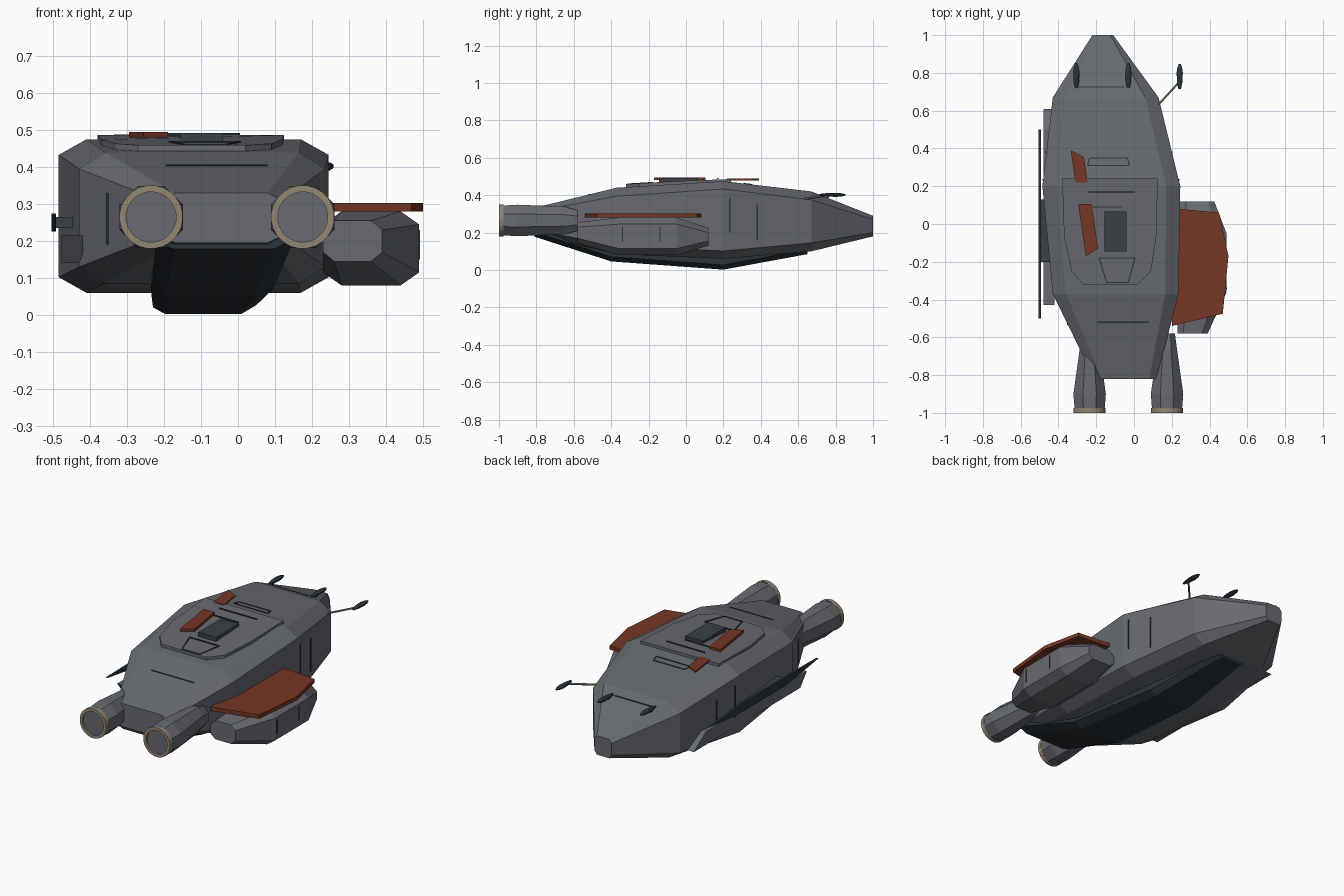
import bpy, bmesh, math
from mathutils import Vector

cube = bpy.data.objects.get("Cube")
if cube:
    bpy.data.objects.remove(cube, do_unlink=True)


def material(name, rgb):
    m = bpy.data.materials.new(name)
    m.use_nodes = True
    m.diffuse_color = (*rgb, 1)
    m.node_tree.nodes["Principled BSDF"].inputs["Base Color"].default_value = (*rgb, 1)
    return m


GREY = material("hull grey", (.135, .143, .162))
DARK = material("keel dark", (.026, .034, .041))
SLATE = material("slate panel", (.044, .052, .063))
RED = material("rust red", (.18, .038, .018))
TAN = material("nozzle tan", (.29, .245, .175))


def finish(name, bm, mat):
    bmesh.ops.recalc_face_normals(bm, faces=bm.faces)
    mesh = bpy.data.meshes.new(name)
    bm.to_mesh(mesh)
    bm.free()
    mesh.materials.append(mat)
    obj = bpy.data.objects.new(name, mesh)
    bpy.context.collection.objects.link(obj)
    return obj


def loft(name, rings, mat, caps=True):
    """Skin a row of closed sections that all have the same point count."""
    bm = bmesh.new()
    rows = [[bm.verts.new(p) for p in ring] for ring in rings]
    n = len(rows[0])
    for a, b in zip(rows, rows[1:]):
        for i in range(n):
            j = (i + 1) % n
            bm.faces.new((a[i], a[j], b[j], b[i]))
    if caps:
        bm.faces.new(rows[0])
        bm.faces.new(rows[-1])
    return finish(name, bm, mat)


def octagon(y, cx, hw, z0, z1, cw, ch):
    """Rectangle section with chamfered corners."""
    return [(cx + hw, y, z0 + ch), (cx + hw, y, z1 - ch), (cx + hw - cw, y, z1),
            (cx - hw + cw, y, z1), (cx - hw, y, z1 - ch), (cx - hw, y, z0 + ch),
            (cx - hw + cw, y, z0), (cx + hw - cw, y, z0)]


def circle(y, cx, cz, rx, rz, n):
    turn = [(i + .5) * math.tau / n for i in range(n)]
    return [(cx + rx * math.cos(a), y, cz + rz * math.sin(a)) for a in turn]


def plate(name, pts, low, high, mat):
    """Flat outline in x, y between two height functions."""
    return loft(name, [[(x, y, f(y)) for x, y in pts] for f in (low, high)], mat)


def side_plate(name, pts, x0, x1, mat):
    """Flat outline in y, z extruded along x."""
    return loft(name, [[(x, y, z) for y, z in pts] for x in (x0, x1)], mat)


# Hull: y, centre x, half width, bottom, top, chamfer width, chamfer height
HULL = [(-.82, -.045, .165, .195, .33, .04, .02),
        (-.37, -.097, .333, .085, .44, .07, .045),
        (.2, -.12, .365, .06, .475, .075, .042),
        (.67, -.15, .28, .1, .42, .07, .045),
        (1, -.165, .055, .18, .29, .015, .02)]
loft("hull", [octagon(*s) for s in HULL], GREY)


def hull_at(y):
    for a, b in zip(HULL, HULL[1:]):
        if y <= b[0]:
            t = (y - a[0]) / (b[0] - a[0])
            return [p + (q - p) * t for p, q in zip(a, b)]
    return HULL[-1]


def above(offset):
    return lambda y: hull_at(y)[4] + offset


def level(z):
    return lambda y: z


# Raised deck on the back of the hull
DECK = .016
plate("raised_deck", [(-.38, .24), (-.37, -.07), (-.33, -.25), (-.27, -.32), (.02, -.32),
                      (.09, -.25), (.12, -.05), (.125, .24)], above(-.02), above(DECK), GREY)

# Dark keel: y, centre x, half width, bottom, buried top
keel = []
for y, cx, w, zb, zt in [(-.81, -.035, .185, .178, .22), (-.4, -.07, .165, .046, .14),
                         (.2, -.09, .14, .002, .12), (.65, -.15, .09, .085, .14)]:
    keel.append([(cx - w, y, zt), (cx - w, y, zb + .018), (cx - .75 * w, y, zb),
                 (cx + .7 * w, y, zb), (cx + w, y, zb + .025), (cx + w, y, zt)])
loft("keel", keel, DARK)

# Engines with tan nozzle rings
for side, x in (("right", -.235), ("left", .175)):
    z = .265
    loft(side + "_engine", [circle(y, x, z, rx, rz, 8) for y, rx, rz in
                            ((-.98, .086, .086), (-.9, .093, .091),
                             (-.65, .055, .08), (-.58, .045, .06))], GREY)
    loft(side + "_nozzle_ring", [circle(y, x, z, r, r, 24) for y, r in
                                 ((-.975, .086), (-1, .086), (-1, .068), (-.975, .068))],
         TAN, caps=False)
    loft(side + "_nozzle_disc", [circle(y, x, z, .069, .069, 24) for y in (-.97, -.99)], GREY)

# Side pod with its red cover
loft("side_pod", [octagon(*s) for s in
                  [(-.58, .31, .08, .145, .255, .03, .025), (-.36, .36, .13, .08, .28, .05, .035),
                   (-.05, .36, .13, .08, .28, .05, .035), (.12, .335, .09, .13, .225, .03, .025)]],
     GREY)
plate("pod_cover", [(.2, -.54), (.47, -.475), (.5, -.17), (.45, .06), (.24, .08)],
      level(.28), level(.303), RED)

# Red and slate plates floating on the deck
plate("front_red_plate", [(-.335, .39), (-.265, .355), (-.245, .22), (-.31, .22)],
      level(.479), level(.488), RED)
plate("rear_red_plate", [(-.295, .105), (-.225, .105), (-.19, -.13), (-.255, -.17)],
      level(.48), level(.495), RED)
plate("deck_hatch", [(-.155, .065), (-.04, .065), (-.04, -.145), (-.155, -.145)],
      level(.46), level(.492), SLATE)


# Panel seams on the top
def seam(name, a, b, lift=0.):
    a, b = Vector(a), Vector(b)
    d = (b - a).normalized() * .003
    n = Vector((-d.y, d.x))
    plate(name, [a + n, b + n, b - n, a - n], above(lift - .002), above(lift + .003), DARK)


seam("tail_seam", (-.195, -.52), (.08, -.52))
seam("nose_seam", (-.29, .725), (-.05, .725))
seam("deck_seam_front", (-.24, .17), (.005, .17), DECK)
seam("deck_seam_middle", (-.29, .09), (-.06, .09), DECK)
for outline, lift in (([(-.185, -.18), (.005, -.18), (-.03, -.31), (-.145, -.31)], DECK),
                      ([(-.235, .35), (-.035, .35), (-.025, .31), (-.245, .31)], 0)):
    for i, p in enumerate(outline):
        seam("hatch_seam", p, outline[(i + 1) % 4], lift)


# Upright seams on the hull sides
def side_seam(y, z0, z1, sign):
    s = hull_at(y)
    x = s[1] + sign * s[2]
    side_plate("side_seam", [(y - .004, z0), (y + .004, z0), (y + .004, z1), (y - .004, z1)],
               x - .004, x + .004, DARK)


for sign in (-1, 1):
    side_seam(.235, .2, .385, sign)
    side_seam(.38, .16, .35, sign)
side_seam(-.53, .19, .33, -1)

# Pod access panel outline
for y in (-.34, -.14):
    side_plate("pod_seam", [(y - .003, .15), (y + .003, .15), (y + .003, .23), (y - .003, .23)],
               .487, .493, DARK)

# Blade and rail along the right side
side_plate("side_blade", [(-.5, .27), (-.2, .226), (.25, .226), (.5, .25), (.2, .275), (-.2, .275)],
           -.505, -.492, DARK)
side_plate("blade_mount", [(-.2, .235), (.13, .235), (.13, .265), (-.2, .265)], -.495, -.44, SLATE)
side_plate("side_rail", [(.61, .14), (.5, .215), (-.43, .215), (-.37, .14)], -.478, -.42, GREY)


# Antennas
def rod(name, a, b, r, mat):
    a, b = Vector(a), Vector(b)
    bm = bmesh.new()
    bmesh.ops.create_cone(bm, cap_ends=True, segments=6, radius1=r, radius2=r,
                          depth=(b - a).length)
    obj = finish(name, bm, mat)
    obj.location = (a + b) / 2
    obj.rotation_euler = (b - a).to_track_quat('Z', 'Y').to_euler()


for name, x, y, z in (("right_antenna", -.305, .785, .402), ("middle_antenna", -.03, .785, .402),
                      ("left_antenna", .242, .78, .402)):
    loft(name, [circle(y + dy, x, z, rx, rx * .65, 8) for dy, rx in
                ((-.065, .008), (-.03, .015), (.02, .018), (.05, .013), (.068, .005))], DARK)
for x in (-.305, -.03):
    rod("antenna_stem", (x, .75, .36), (x, .76, .402), .006, DARK)
rod("antenna_arm", (.1, .6, .375), (.242, .755, .4), .006, TAN)
